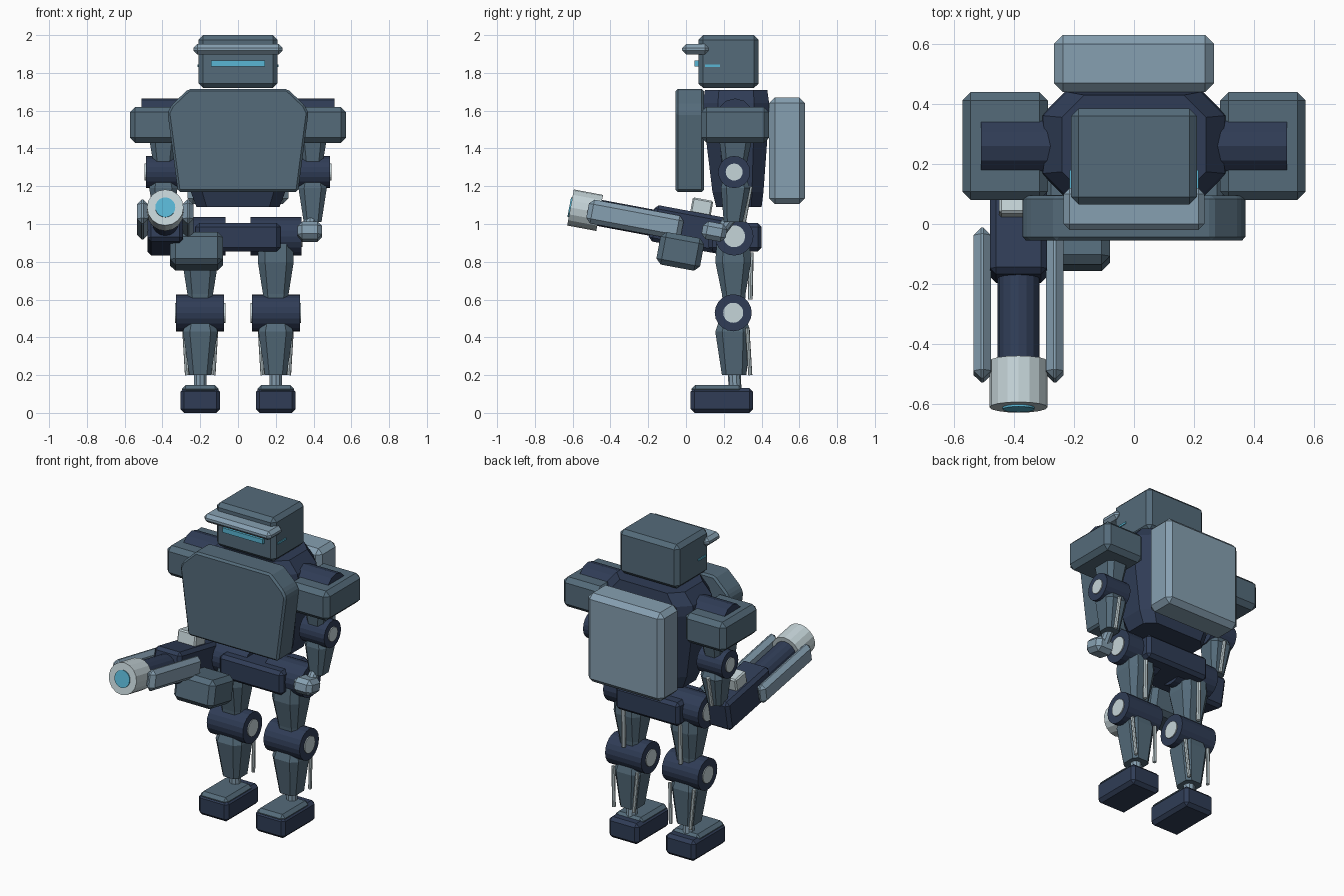
import bpy, bmesh, math
from mathutils import Matrix, Vector

if "Cube" in bpy.data.objects:
    bpy.data.objects.remove(bpy.data.objects["Cube"])


def material(name, r, g, b):
    m = bpy.data.materials.new(name)
    m.diffuse_color = (r, g, b, 1)
    m.use_nodes = True
    m.node_tree.nodes["Principled BSDF"].inputs["Base Color"].default_value = m.diffuse_color
    return m


SLATE = material("slate_armor", 0.089, 0.147, 0.195)
DARK = material("dark_navy", 0.029, 0.046, 0.093)
LIGHT = material("pale_steel", 0.24, 0.35, 0.44)
WHITE = material("bare_metal", 0.56, 0.66, 0.69)
CYAN = material("glow_cyan", 0.10, 0.47, 0.66)


def finish(name, bm, mat, xf=None):
    if xf:
        bm.transform(xf)
    bmesh.ops.recalc_face_normals(bm, faces=bm.faces)
    me = bpy.data.meshes.new(name)
    bm.to_mesh(me)
    bm.free()
    me.materials.append(mat)
    ob = bpy.data.objects.new(name, me)
    bpy.context.collection.objects.link(ob)
    return ob


def bevel(bm, width):
    if width:
        bmesh.ops.bevel(bm, geom=bm.edges[:], offset=width, segments=1,
                        affect='EDGES', clamp_overlap=True)


def box(name, center, size, mat, width=0.0, xf=None):
    """Chamfered box."""
    bm = bmesh.new()
    bmesh.ops.create_cube(bm, size=1)
    bmesh.ops.scale(bm, vec=size, verts=bm.verts)
    bmesh.ops.translate(bm, vec=center, verts=bm.verts)
    bevel(bm, width)
    return finish(name, bm, mat, xf)


def rod(name, a, b, r, mat, sides=20, xf=None):
    """Cylinder between two points."""
    a, b = Vector(a), Vector(b)
    bm = bmesh.new()
    rot = (b - a).to_track_quat('Z', 'Y').to_matrix().to_4x4()
    bmesh.ops.create_cone(bm, cap_ends=True, segments=sides, radius1=r, radius2=r,
                          depth=(b - a).length,
                          matrix=Matrix.Translation((a + b) / 2) @ rot)
    return finish(name, bm, mat, xf)


def loft(name, x, sections, mat, chamfer):
    """Stack of corner-cut rectangles, each (z, half_x, y_min, y_max)."""
    bm = bmesh.new()
    rings = []
    for z, hx, y0, y1 in sections:
        c = chamfer * min(hx, (y1 - y0) / 2)
        pts = [(-hx + c, y0), (hx - c, y0), (hx, y0 + c), (hx, y1 - c),
               (hx - c, y1), (-hx + c, y1), (-hx, y1 - c), (-hx, y0 + c)]
        rings.append([bm.verts.new((x + px, py, z)) for px, py in pts])
    for lo, hi in zip(rings, rings[1:]):
        for i in range(8):
            j = (i + 1) % 8
            bm.faces.new((lo[i], lo[j], hi[j], hi[i]))
    bm.faces.new(rings[0][::-1])
    bm.faces.new(rings[-1])
    return finish(name, bm, mat)


def joint(name, x, y, z, half, r, cap_r):
    """Round hinge across x with pale end caps."""
    rod(name, (x - half, y, z), (x + half, y, z), r, DARK)
    for e in (-1, 1):
        rod(name + "_cap", (x + e * (half - 0.01), y, z), (x + e * (half + 0.006), y, z), cap_r, WHITE)


# Head, brow and eye slits
box("head", (0, 0.225, 1.86), (0.42, 0.32, 0.28), SLATE, 0.025)
box("brow_visor", (0, 0.05, 1.925), (0.47, 0.14, 0.055), LIGHT, 0.02)
box("eye_slit", (0, 0.06, 1.85), (0.285, 0.03, 0.03), CYAN)

# Torso
loft("torso", 0, [(1.09, 0.22, 0.16, 0.40), (1.17, 0.25, 0.14, 0.41), (1.58, 0.31, 0.09, 0.44),
                  (1.64, 0.30, 0.09, 0.44), (1.71, 0.24, 0.10, 0.43)], DARK, 0.45)

# Chest plate from a front outline
bm = bmesh.new()
half = [(0.318, 1.17), (0.373, 1.59), (0.352, 1.63), (0.262, 1.715)]
outline = half + [(-x, z) for x, z in reversed(half)]
face = bm.faces.new([bm.verts.new((x, -0.055, z)) for x, z in outline])
ext = bmesh.ops.extrude_face_region(bm, geom=[face])
bmesh.ops.translate(bm, vec=(0, 0.15, 0), verts=[v for v in ext['geom'] if isinstance(v, bmesh.types.BMVert)])
bmesh.ops.recalc_face_normals(bm, faces=bm.faces)
bevel(bm, 0.012)
finish("chest_plate", bm, SLATE)

box("backpack", (0, 0.535, 1.388), (0.535, 0.19, 0.565), LIGHT, 0.03)
box("pelvis", (0, 0.26, 0.93), (0.45, 0.28, 0.15), DARK, 0.02)

# Paired parts
for s, side in ((-1, "right"), (1, "left")):
    box(side + "_side_slit", (s * 0.21, 0.14, 1.838), (0.01, 0.08, 0.012), CYAN)

    # Arm
    ax = s * 0.395
    box(side + "_shoulder", (s * 0.43, 0.26, 1.525), (0.285, 0.36, 0.19), SLATE, 0.028)
    rod(side + "_shoulder_axle", (s * 0.25, 0.26, 1.57), (s * 0.51, 0.26, 1.57), 0.095, DARK, 12)
    loft(side + "_upper_arm", ax, [(1.27, 0.045, 0.20, 0.31), (1.45, 0.075, 0.175, 0.35)], SLATE, 0.4)
    joint(side + "_elbow", s * 0.40, 0.255, 1.275, 0.088, 0.085, 0.045)
    loft(side + "_forearm", ax, [(1.01, 0.047, 0.20, 0.30), (1.19, 0.075, 0.185, 0.34),
                                 (1.26, 0.055, 0.20, 0.31)], SLATE, 0.4)
    rod(side + "_forearm_piston", (ax, 0.342, 1.20), (ax, 0.305, 1.01), 0.012, WHITE, 8)
    rod(side + "_wrist", (s * 0.385, 0.235, 1.03), (s * 0.382, 0.19, 0.97), 0.032, LIGHT, 10)
    tilt = Matrix.Translation((s * 0.38, 0.15, 0.96)) @ Matrix.Rotation(-0.185, 4, 'X')
    box(side + "_hand", (0, 0, 0), (0.13, 0.13, 0.095), LIGHT, 0.025, tilt)

    # Leg
    lx = s * 0.2
    joint(side + "_hip", lx, 0.255, 0.935, 0.135, 0.102, 0.058)
    loft(side + "_thigh", lx, [(0.54, 0.06, 0.20, 0.31), (0.63, 0.068, 0.19, 0.315),
                               (0.80, 0.095, 0.155, 0.345), (0.92, 0.09, 0.165, 0.335)], SLATE, 0.4)
    rod(side + "_thigh_piston", (lx, 0.345, 0.85), (lx, 0.34, 0.60), 0.013, WHITE, 8)
    joint(side + "_knee", lx, 0.25, 0.53, 0.127, 0.098, 0.053)
    loft(side + "_shin", lx, [(0.20, 0.058, 0.19, 0.32), (0.43, 0.092, 0.155, 0.34),
                              (0.50, 0.07, 0.18, 0.32)], SLATE, 0.4)
    for e in (-1, 1):
        rod(side + "_calf_piston", (lx + e * 0.085, 0.325, 0.45), (lx + e * 0.07, 0.34, 0.20), 0.011, WHITE, 8)
    rod(side + "_ankle", (lx, 0.26, 0.12), (lx, 0.255, 0.22), 0.034, LIGHT, 10)
    box(side + "_foot", (lx, 0.19, 0.066), (0.21, 0.33, 0.132), DARK, 0.02)
    box(side + "_toe_plate", (lx, 0.165, 0.125), (0.195, 0.27, 0.045), SLATE, 0.02)

# Cannon, built along y and pitched upward
G = Matrix.Translation((-0.385, 0, 0.973)) @ Matrix.Rotation(-0.185, 4, 'X')
box("cannon_body", (0, 0.035, 0), (0.19, 0.44, 0.195), DARK, 0.02, G)
rod("cannon_barrel", (0, -0.15, 0), (0, -0.50, 0), 0.07, DARK, 16, G)
rod("cannon_muzzle", (0, -0.465, 0), (0, -0.622, 0), 0.097, WHITE, 16, G)
rod("cannon_lens", (0, -0.61, 0), (0, -0.629, 0), 0.053, CYAN, 20, G)
box("cannon_sight", (0, 0.06, 0.13), (0.13, 0.11, 0.085), WHITE, 0.008, G)
box("cannon_magazine", (0.165, -0.008, -0.1215), (0.28, 0.235, 0.175), SLATE, 0.028, G)
for e in (-1, 1):
    box("cannon_side_plate", (e * 0.121, -0.275, 0.0), (0.059, 0.51, 0.128), LIGHT, 0.025, G)
